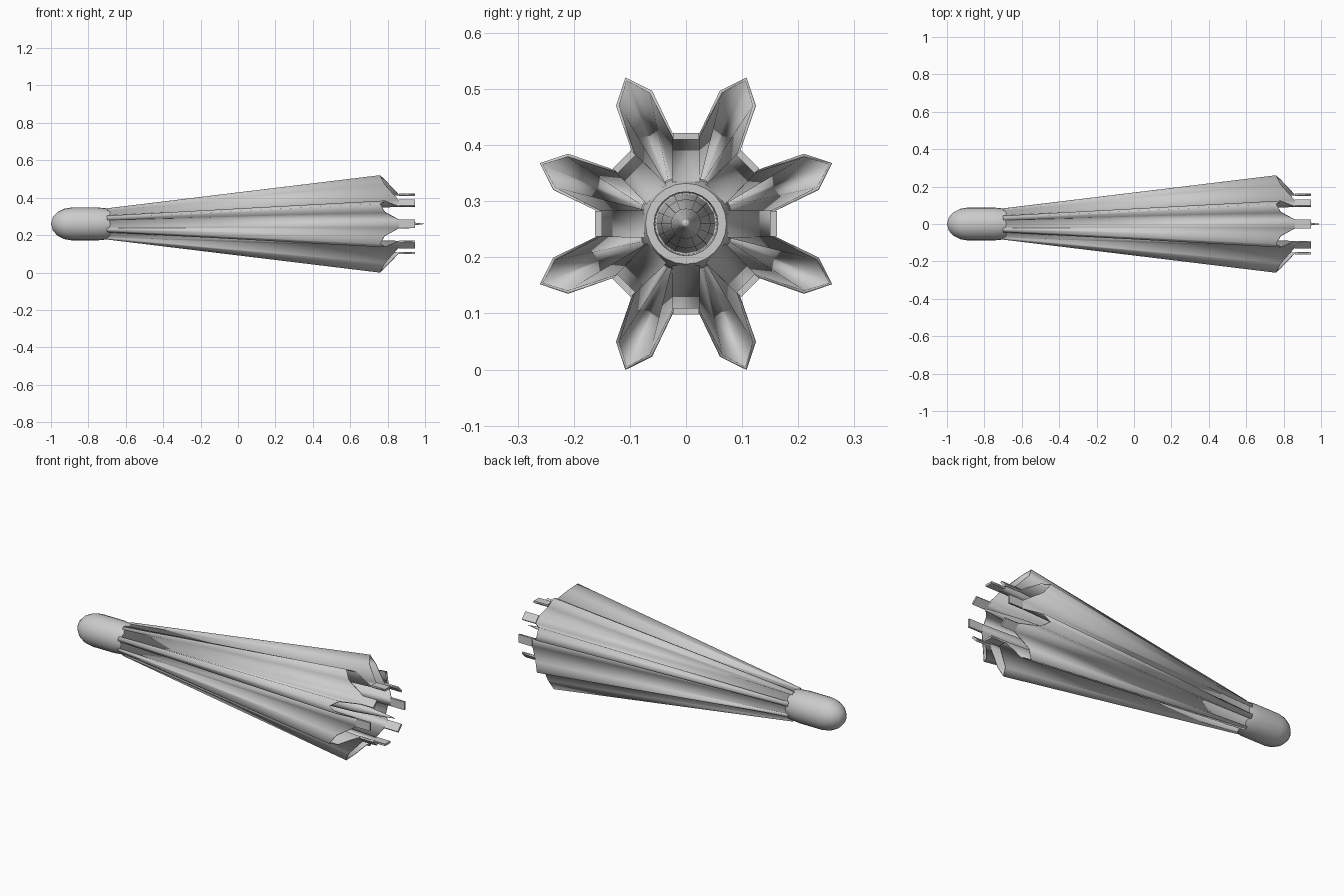
import bpy, bmesh
from math import sin, cos, pi
from mathutils import Vector

if "Cube" in bpy.data.objects:
    bpy.data.objects.remove(bpy.data.objects["Cube"])

AXIS_Z = 0.26
N = 8


def finish(name, bm, angle=0.6):
    bmesh.ops.recalc_face_normals(bm, faces=bm.faces)
    me = bpy.data.meshes.new(name)
    bm.to_mesh(me)
    bm.free()
    ob = bpy.data.objects.new(name, me)
    ob.location.z = AXIS_Z
    bpy.context.collection.objects.link(ob)
    bpy.ops.object.select_all(action='DESELECT')
    bpy.context.view_layer.objects.active = ob
    ob.select_set(True)
    bpy.ops.object.shade_smooth_by_angle(angle=angle)
    return ob


def lathe(name, profile, segs):
    # spin an (x, radius) profile around the long axis
    bm = bmesh.new()
    vs = [bm.verts.new((x, 0, r)) for x, r in profile]
    es = [bm.edges.new(p) for p in zip(vs, vs[1:])]
    bmesh.ops.spin(bm, geom=vs + es, cent=(0, 0, 0), axis=(1, 0, 0),
                   angle=2 * pi, steps=segs)
    bmesh.ops.remove_doubles(bm, verts=bm.verts, dist=1e-4)
    return finish(name, bm)


def polar(x, along, side, ang):
    # point given along and across a radial direction
    return Vector((x, along * sin(ang) + side * cos(ang),
                   along * cos(ang) - side * sin(ang)))


# rounded nose with a flat back rim
lathe("rounded_nose", [(-1, 0), (-0.99, 0.036), (-0.965, 0.063), (-0.93, 0.081),
                       (-0.89, 0.088), (-0.75, 0.088), (-0.69, 0.082),
                       (-0.66, 0.072), (-0.66, 0.057), (-0.72, 0.055),
                       (-0.72, 0)], 24)

# central needle
lathe("central_needle", [(-0.72, 0.053), (0.3, 0.044), (0.75, 0.027),
                         (0.93, 0.009), (1.0, 0)], 16)

# pleated skirt: flat valley strips between folded ridges
bm = bmesh.new()
rings = [[], []]
for k in range(N):
    a = k * 2 * pi / N
    b = a + pi / N
    # valley strip edges, shoulder, ridge, shoulder
    start = [(-0.7, 0.076, -0.023, a), (-0.7, 0.076, 0.023, a),
             (-0.7, 0.084, -0.010, b), (-0.7, 0.087, 0, b), (-0.7, 0.084, 0.010, b)]
    end = [(0.86, 0.155, -0.023, a), (0.86, 0.155, 0.023, a),
           (0.785, 0.241, -0.032, b), (0.76, 0.279, 0, b), (0.785, 0.241, 0.032, b)]
    for ring, pts in zip(rings, (start, end)):
        ring += [bm.verts.new(polar(*p)) for p in pts]
n = len(rings[0])
for i in range(n):
    j = (i + 1) % n
    bm.faces.new((rings[0][i], rings[0][j], rings[1][j], rings[1][i]))
# strips run on past the pleats
for k in range(N):
    a = k * 2 * pi / N
    tip = [bm.verts.new(polar(0.945, 0.157, s, a)) for s in (-0.023, 0.023)]
    bm.faces.new((rings[1][5 * k], rings[1][5 * k + 1], tip[1], tip[0]))
skirt = finish("pleated_skirt", bm, 0.9)
mod = skirt.modifiers.new("thickness", 'SOLIDIFY')
mod.thickness = 0.006
mod.offset = 0

# thicker end tabs on the strips
bm = bmesh.new()
for k in range(N):
    a = k * 2 * pi / N
    lo, hi = [[bm.verts.new(polar(x, r, s, a)) for r, s in
               ((0.150, -0.023), (0.150, 0.023), (0.162, 0.023), (0.162, -0.023))]
              for x in (0.86, 0.946)]
    bm.faces.new(lo)
    bm.faces.new(hi)
    for i in range(4):
        j = (i + 1) % 4
        bm.faces.new((lo[i], lo[j], hi[j], hi[i]))
finish("strip_tabs", bm)
